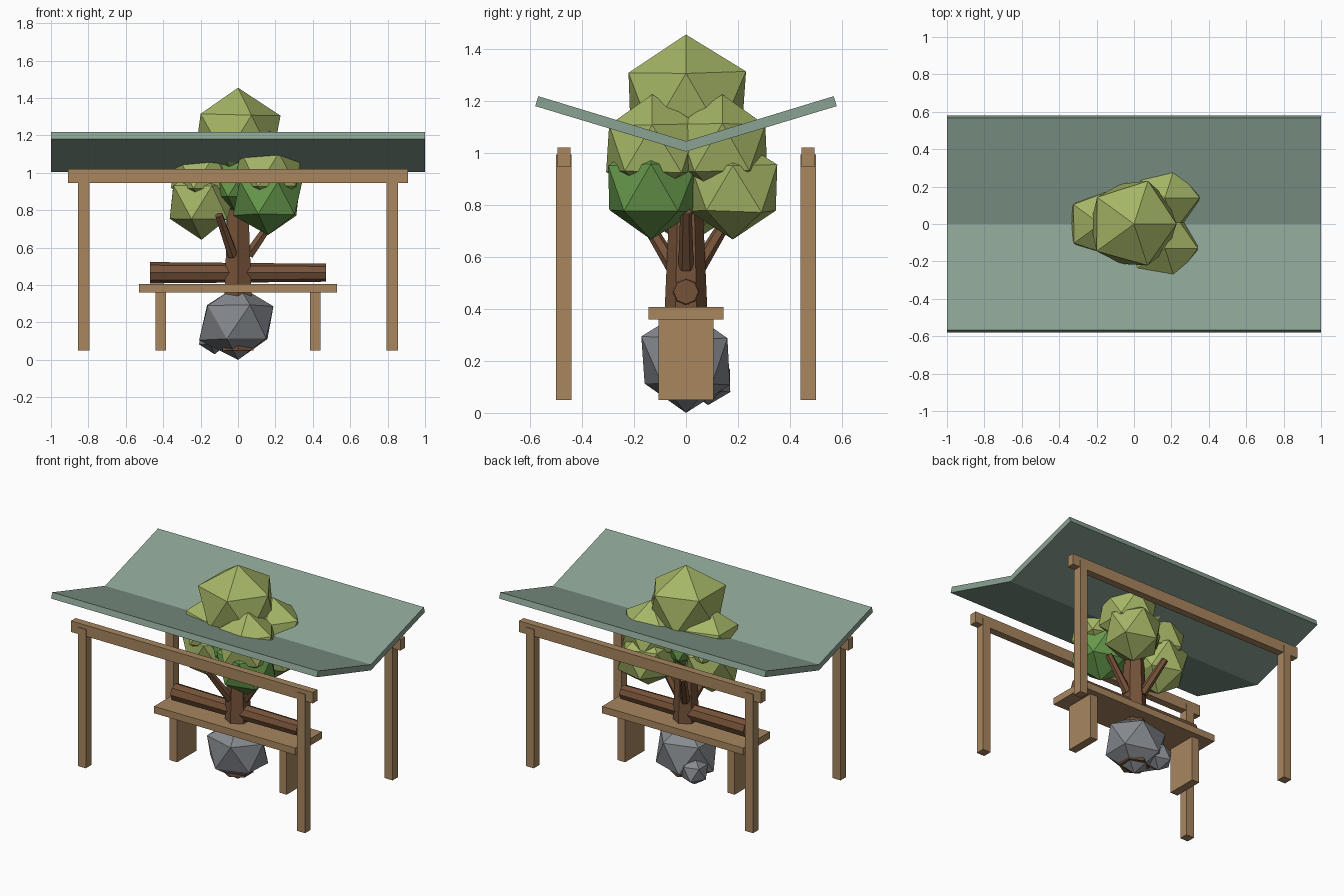
import bpy, bmesh, math, random
from mathutils import Vector

if "Cube" in bpy.data.objects:
    bpy.data.objects.remove(bpy.data.objects["Cube"])

random.seed(4)


def material(name, r, g, b):
    m = bpy.data.materials.new(name)
    lin = [((c / 255 + 0.055) / 1.055) ** 2.4 for c in (r, g, b)]
    m.diffuse_color = (*lin, 1)
    m.use_nodes = True
    m.node_tree.nodes["Principled BSDF"].inputs["Base Color"].default_value = m.diffuse_color
    return m


WOOD = material("light wood", 168, 134, 95)
BARK = material("brown bark", 118, 82, 57)
ROOF = material("sage roof", 138, 162, 147)
OLIVE = material("olive leaves", 165, 182, 102)
GREEN = material("green leaves", 103, 153, 76)
STONE = material("grey stone", 134, 138, 143)


def finish(name, bm, mat):
    bmesh.ops.recalc_face_normals(bm, faces=bm.faces)
    me = bpy.data.meshes.new(name)
    bm.to_mesh(me)
    bm.free()
    me.materials.append(mat)
    ob = bpy.data.objects.new(name, me)
    bpy.context.collection.objects.link(ob)
    return ob


def box(name, lo, hi, mat):
    bm = bmesh.new()
    bmesh.ops.create_cube(bm, size=1)
    for v in bm.verts:
        v.co = [(a + b) / 2 + c * (b - a) for a, b, c in zip(lo, hi, v.co)]
    return finish(name, bm, mat)


def rod(name, start, end, r1, r2, sides, mat):
    start, end = Vector(start), Vector(end)
    axis = end - start
    bm = bmesh.new()
    bmesh.ops.create_cone(bm, cap_ends=True, segments=sides, radius1=r1,
                          radius2=r2, depth=axis.length)
    rot = Vector((0, 0, 1)).rotation_difference(axis).to_matrix()
    for v in bm.verts:
        v.co = rot @ v.co + (start + end) / 2
    return finish(name, bm, mat)


def blob(name, centre, r, mat, scale=(1, 1, 1), jitter=0.06):
    bm = bmesh.new()
    bmesh.ops.create_icosphere(bm, subdivisions=1, radius=r)
    for v in bm.verts:
        k = 1 if abs(v.co.z) > 0.95 * r else 1 + random.uniform(-jitter, jitter)
        v.co = [c + p * s * k for c, p, s in zip(centre, v.co, scale)]
    return finish(name, bm, mat)


# Butterfly roof: a V profile run along x
profile = [(0, 1.005), (0.58, 1.18), (0.568, 1.218), (0, 1.045),
           (-0.568, 1.218), (-0.58, 1.18)]
bm = bmesh.new()
ends = [[bm.verts.new((x, y, z)) for y, z in profile] for x in (-1, 1)]
for e in ends:
    bm.faces.new(e[:4])
    bm.faces.new([e[0], e[3], e[4], e[5]])
for i in range(6):
    j = (i + 1) % 6
    bm.faces.new([ends[0][i], ends[0][j], ends[1][j], ends[1][i]])
finish("roof", bm, ROOF)

# Posts and beams
for side, y in (("front", -0.47), ("back", 0.47)):
    box(side + "_beam", (-0.91, y - 0.025, 0.945), (0.91, y + 0.025, 1.02), WOOD)
    for end, x in (("left", -0.825), ("right", 0.825)):
        box(f"{side}_{end}_post", (x - 0.03, y - 0.03, 0.05),
            (x + 0.03, y + 0.03, 0.993), WOOD)

# Bench
box("bench_seat", (-0.53, -0.145, 0.36), (0.53, 0.145, 0.407), WOOD)
for end, x in (("left", -0.412), ("right", 0.412)):
    box(end + "_bench_leg", (x - 0.028, -0.105, 0.05), (x + 0.028, 0.105, 0.362), WOOD)

# Tapered log lying on the bench
rod("log", (-0.47, 0, 0.466), (0.47, 0, 0.466), 0.057, 0.048, 8, BARK)

# Tree trunk and three branches
rod("trunk", (0, 0, 0.05), (0, 0, 0.9), 0.097, 0.06, 6, BARK)
for i in range(3):
    a = math.radians(120 * i)
    c, s = math.cos(a), math.sin(a)
    rod(f"branch_{i + 1}", (0.055 * c, 0.055 * s, 0.56),
        (0.205 * c, 0.205 * s, 0.775), 0.03, 0.022, 6, BARK)
box("trunk_fitting", (-0.065, -0.02, 0.68), (-0.04, 0.02, 0.78), ROOF)

# Leaf clumps
blob("crown_top", (0, 0, 1.192), 0.263, OLIVE)
blob("crown_core", (0, 0, 0.96), 0.2, GREEN)
upper = [(0.165, -0.13, 1.02), (0.165, 0.14, 1.02), (-0.18, 0, 1.01)]
lower = [(0.16, -0.135, 0.865), (0.16, 0.18, 0.865), (-0.195, 0, 0.84)]
for i in range(3):
    blob(f"upper_leaves_{i + 1}", upper[i], 0.205, OLIVE)
    blob(f"lower_leaves_{i + 1}", lower[i], 0.198, OLIVE if i else GREEN)

# Rocks round the trunk base
blob("large_rock", (0, 0, 0.2), 0.2, STONE, (1.1, 0.96, 1))
blob("small_rock", (-0.125, 0.085, 0.125), 0.095, STONE)
